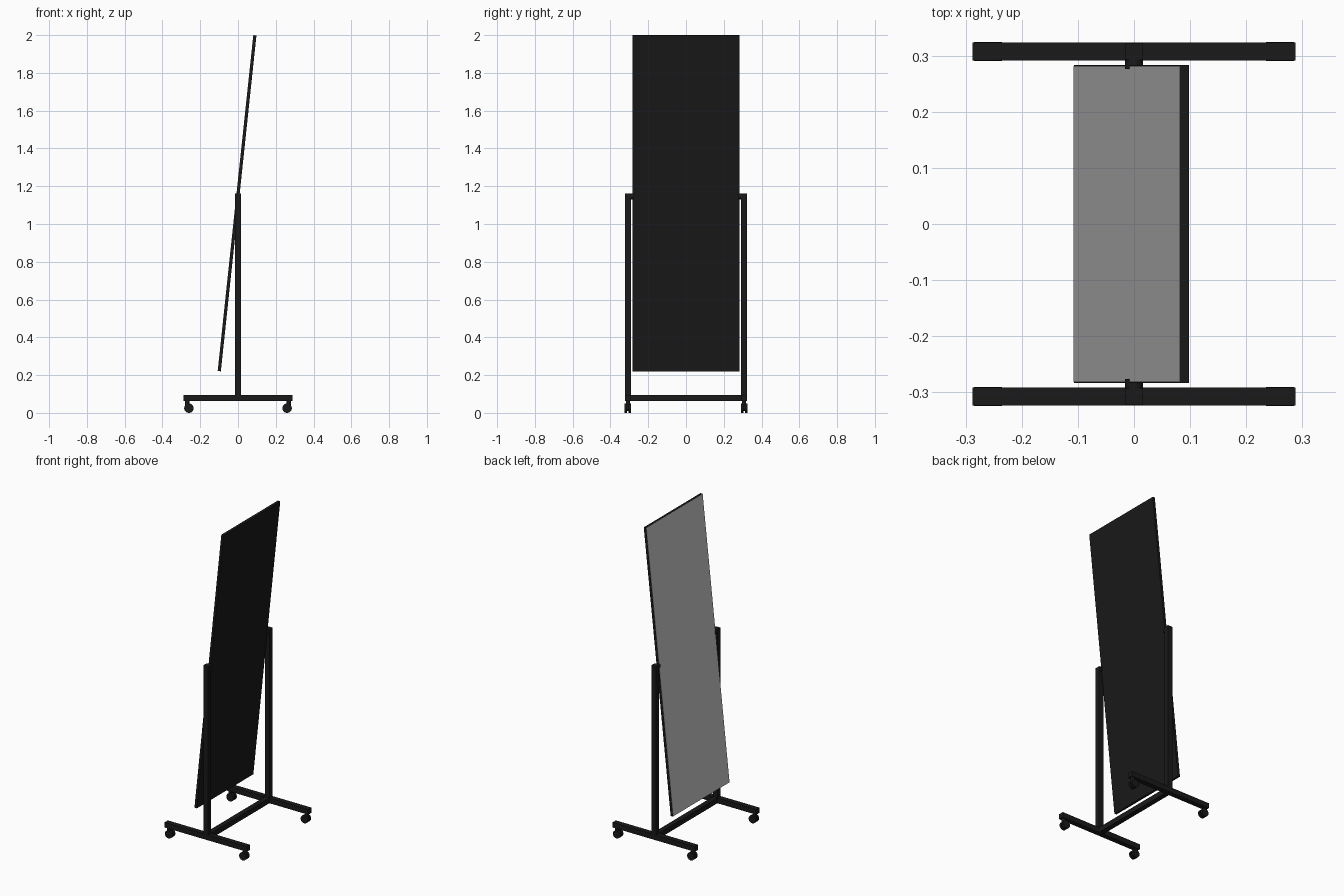
import bpy, math
from mathutils import Matrix, Vector

if "Cube" in bpy.data.objects:
    bpy.data.objects.remove(bpy.data.objects["Cube"])

black = bpy.data.materials.new("black_metal")
black.diffuse_color = (0.01, 0.01, 0.01, 1)
black.use_nodes = True
black.node_tree.nodes["Principled BSDF"].inputs["Base Color"].default_value = black.diffuse_color


def finish(ob, name, mat):
    ob.name = name
    if mat:
        ob.data.materials.append(mat)
    return ob


def box(name, lo, hi, mat=black):
    lo, hi = Vector(lo), Vector(hi)
    bpy.ops.mesh.primitive_cube_add(size=1)
    ob = bpy.context.object
    ob.data.transform(Matrix.Translation((lo + hi) / 2) @ Matrix.Diagonal((*(hi - lo), 1)))
    return finish(ob, name, mat)


def cyl(name, loc, r, depth, along_y=True, sides=24):
    bpy.ops.mesh.primitive_cylinder_add(vertices=sides, radius=r, depth=depth, location=loc,
                                        rotation=(math.pi / 2 if along_y else 0, 0, 0))
    bpy.ops.object.shade_smooth_by_angle()
    return finish(bpy.context.object, name, black)


# Tilting panel with a mirror sheet on its -x face
L, W, T = 1.788, 0.283, 0.0085
tilt = math.radians(6.05)
panel = box("mirror_backing", (-T + 0.001, -W, -L / 2), (T, W, L / 2))
glass = box("mirror_glass", (-T, -W + 0.001, -L / 2 + 0.001), (-T + 0.001, W - 0.001, L / 2 - 0.001), None)
for ob in (panel, glass):
    ob.location = (-0.005, 0, 1.11)
    ob.rotation_euler.y = tilt

# Low bar joining the two sides
box("cross_bar", (-0.016, -0.292, 0.062), (0.016, 0.292, 0.095))

for s, side in ((-1, "front"), (1, "back")):
    y = s * 0.3075
    # Upright, foot and pivot
    box(side + "_post", (-0.016, y - 0.0155, 0.095), (0.016, y + 0.0155, 1.162))
    box(side + "_foot", (-0.288, y - 0.016, 0.062), (0.288, y + 0.016, 0.095))
    cyl(side + "_pivot", (0, s * 0.286, 1.146), 0.016, 0.02)
    # Casters
    for d, end in ((-1, "left"), (1, "right")):
        tag = side + "_" + end
        cyl(tag + "_caster_stem", (d * 0.269, y, 0.052), 0.011, 0.03, along_y=False)
        cyl(tag + "_caster_hub", (d * 0.26, y, 0.025), 0.015, 0.02)
        for k in (-1, 1):
            cyl(tag + "_caster_wheel", (d * 0.26, y + k * 0.0105, 0.025), 0.025, 0.013)
